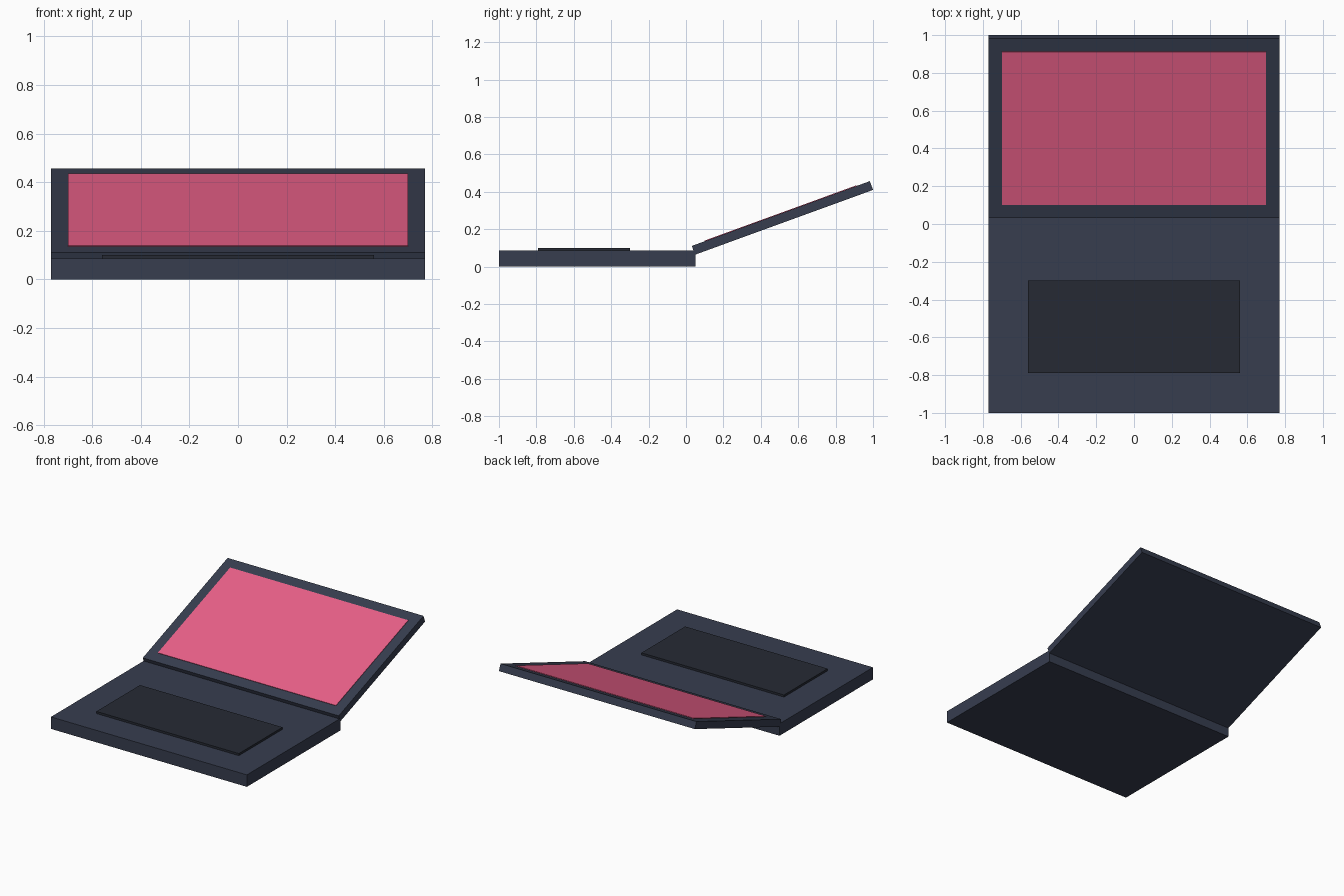
import bpy
from math import radians, sin, cos
from mathutils import Vector

if "Cube" in bpy.data.objects:
    bpy.data.objects.remove(bpy.data.objects["Cube"])


def material(name, rgb):
    m = bpy.data.materials.new(name)
    m.diffuse_color = (*rgb, 1)
    m.use_nodes = True
    m.node_tree.nodes["Principled BSDF"].inputs["Base Color"].default_value = m.diffuse_color
    return m


def box(name, center, size, mat, tilt=0.0):
    bpy.ops.mesh.primitive_cube_add(size=1, location=center, rotation=(tilt, 0, 0))
    ob = bpy.context.object
    ob.name = name
    ob.scale = size
    ob.data.materials.append(mat)
    return ob


shell = material("shell_slate", (0.038, 0.047, 0.078))
keys = material("keyboard_dark", (0.019, 0.023, 0.034))
pink = material("screen_pink", (0.82, 0.117, 0.25))

# Base and raised keyboard block
box("base", (0, -0.475, 0.0425), (1.54, 1.05, 0.085), shell)
box("keyboard", (0, -0.545, 0.09), (1.12, 0.49, 0.02), keys)

# Lid, tilted up from the back edge of the base
tilt = radians(20)
lid_center = Vector((0, 0.5155, 0.2605))
normal = Vector((0, -sin(tilt), cos(tilt)))
box("lid", lid_center, (1.54, 1.013, 0.05), shell, tilt)

# Screen panel, just proud of the lid face
box("screen", lid_center + normal * 0.0235, (1.4, 0.864, 0.01), pink, tilt)
